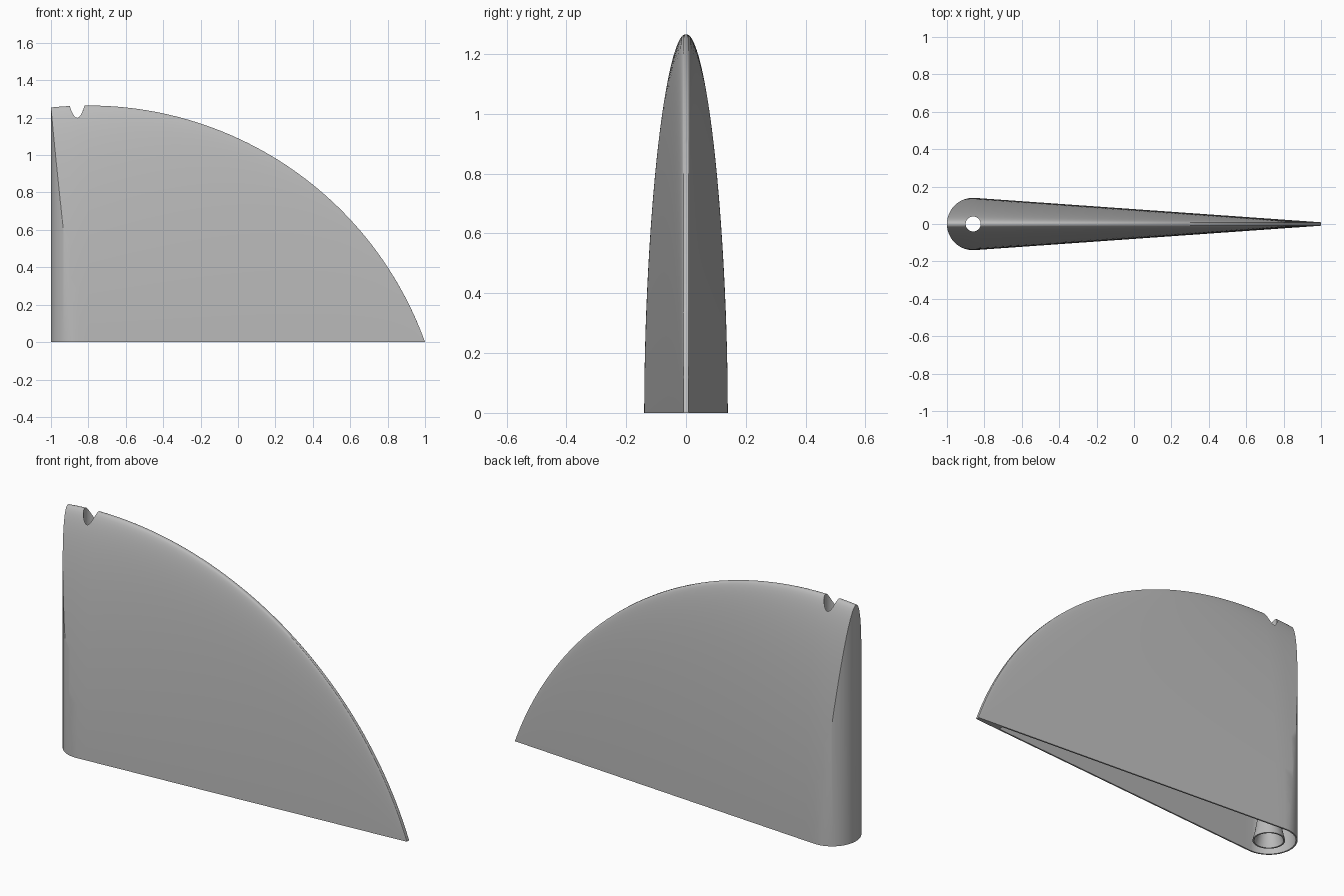
import bpy, bmesh
from math import sin, cos, pi, sqrt

cube = bpy.data.objects.get("Cube")
if cube:
    bpy.data.objects.remove(cube)

NOSE_X, NOSE_R = -0.86, 0.14
ARC_X, ARC_Z, ARC_R = -0.8, -0.648, 1.913

grey = bpy.data.materials.new("plain grey")
grey.use_nodes = True
grey.diffuse_color = (0.5, 0.5, 0.5, 1)
grey.node_tree.nodes["Principled BSDF"].inputs["Base Color"].default_value = (0.5, 0.5, 0.5, 1)


def from_rings(name, rings):
    """Closed solid bridged through equal rings of points."""
    bm = bmesh.new()
    loops = [[bm.verts.new(p) for p in ring] for ring in rings]
    n = len(loops[0])
    for a, b in zip(loops, loops[1:]):
        for i in range(n):
            j = (i + 1) % n
            bm.faces.new((a[i], a[j], b[j], b[i]))
    bm.faces.new(loops[0])
    bm.faces.new(loops[-1])
    bmesh.ops.recalc_face_normals(bm, faces=bm.faces)
    mesh = bpy.data.meshes.new(name)
    bm.to_mesh(mesh)
    bm.free()
    mesh.materials.append(grey)
    obj = bpy.data.objects.new(name, mesh)
    bpy.context.scene.collection.objects.link(obj)
    return obj


def boolean(obj, tool, operation):
    """Apply a boolean and discard the tool."""
    mod = obj.modifiers.new("cut", "BOOLEAN")
    mod.object, mod.operation, mod.solver = tool, operation, "EXACT"
    bpy.context.view_layer.objects.active = obj
    bpy.ops.object.modifier_apply(modifier=mod.name)
    bpy.data.objects.remove(tool)


def lathe(name, profile, sides=48):
    """Turned solid about the upright shaft axis."""
    return from_rings(name, [[(NOSE_X + r * cos(2 * pi * i / sides), r * sin(2 * pi * i / sides), z)
                              for i in range(sides)] for r, z in profile])


def loft(name, x_end, inset=0.0, stations=64, steps=28):
    """Tapering fin with an arched crest and rounded sections."""
    rings = []
    for s in range(stations + 1):
        x = -1.05 + (x_end + 1.05) * sin(s / stations * pi / 2)
        height = ARC_Z + sqrt(ARC_R ** 2 - (x - ARC_X) ** 2) - 2 * inset
        taper = max(0, (x - NOSE_X) / (1 - NOSE_X))
        width = 0.1402 - 0.131 * taper - inset
        tip = (0.004 + 0.005 * taper) * (0.3 if inset else 1)
        side = [(width, -5 * inset)] if inset else []
        for i in range(steps + 1):
            u = sin(i / steps * pi / 2)
            side.append((tip + (width - tip) * max(0, 1 - u ** 1.8) ** 0.55, u * height))
        rings.append([(x, y, z) for y, z in side] + [(x, -y, z) for y, z in reversed(side)])
    return from_rings(name, rings)


def nose_prism(name, radius, steps=40):
    """Upright block with a half-round leading edge."""
    plan = [(NOSE_X - radius * sin(pi * i / steps), radius * cos(pi * i / steps)) for i in range(steps + 1)]
    plan += [(1.2, -radius - 0.03), (1.2, radius + 0.03)]
    return from_rings(name, [[(x, y, z) for x, y in plan] for z in (-0.2, 1.5)])


# Outer fin with its rounded leading edge
fin = loft("fin_shell", 0.9985)
boolean(fin, nose_prism("nose_tool", NOSE_R), "INTERSECT")

# Hollow interior, leaving a flared shaft socket standing in the nose
hollow = loft("hollow_tool", 0.85, inset=0.008)
boolean(hollow, nose_prism("inner_nose_tool", NOSE_R - 0.008), "INTERSECT")
socket = [(0.08, -0.1), (0.08, 0), (0.068, 0.05), (0.058, 0.11), (0.052, 0.18), (0.05, 0.3), (0.05, 1.4)]
boolean(hollow, lathe("socket_tool", socket), "DIFFERENCE")
boolean(fin, hollow, "DIFFERENCE")

# Shaft bore through the crest, flared at the foot
bore = [(0.072, -0.1), (0.072, 0), (0.058, 0.05), (0.048, 0.11), (0.042, 0.18), (0.04, 0.3), (0.04, 1.5)]
boolean(fin, lathe("bore_tool", bore), "DIFFERENCE")

bpy.ops.object.select_all(action="DESELECT")
fin.select_set(True)
bpy.context.view_layer.objects.active = fin
bpy.ops.object.shade_smooth_by_angle(angle=pi / 6)
